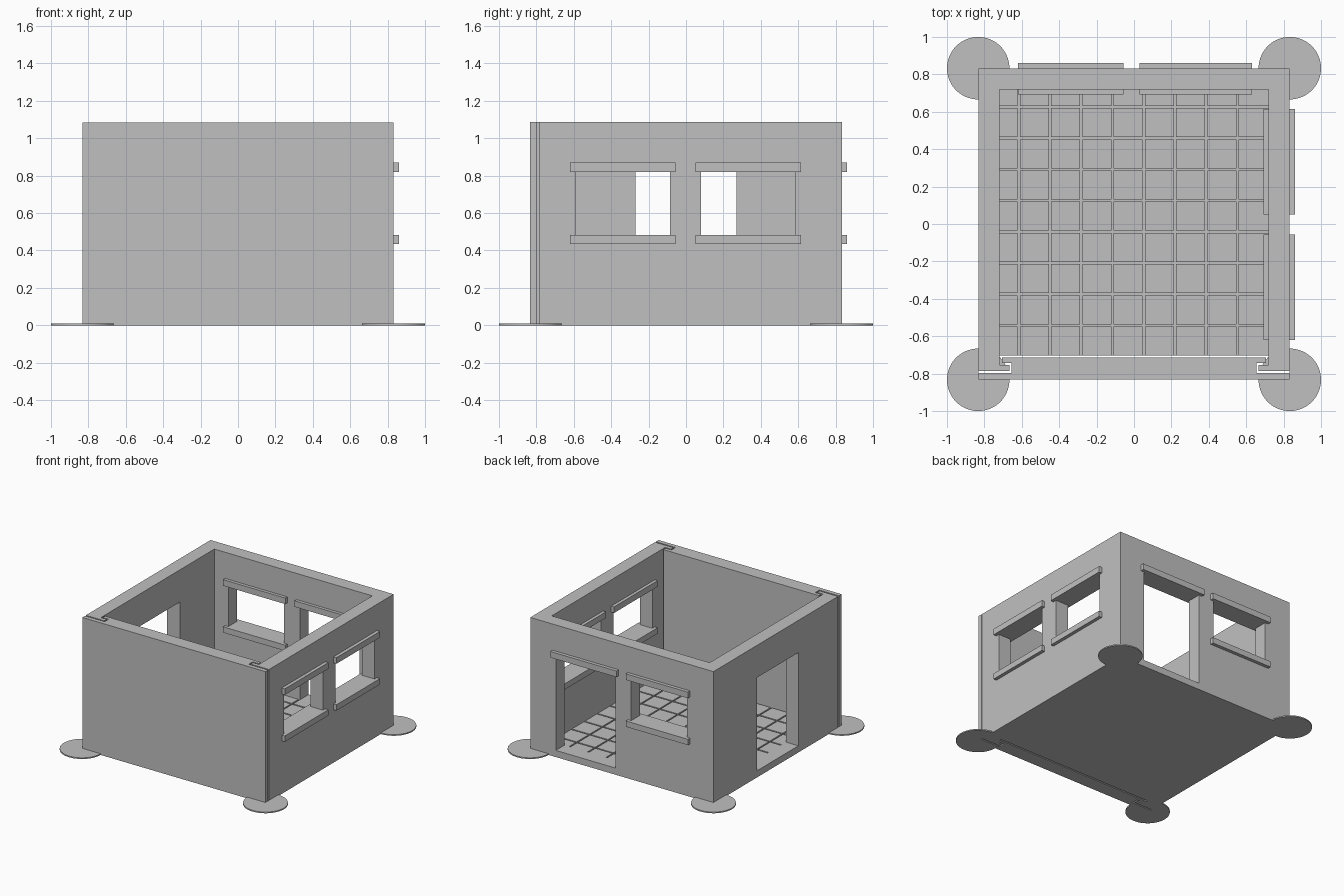
import bpy, bmesh

old = bpy.data.objects.get("Cube")
if old:
    bpy.data.objects.remove(old, do_unlink=True)

GREY = (0.527, 0.527, 0.527, 1)
mat = bpy.data.materials.new("light grey")
mat.use_nodes = True
mat.diffuse_color = GREY
next(n for n in mat.node_tree.nodes if n.type == 'BSDF_PRINCIPLED').inputs["Base Color"].default_value = GREY

OUT, INN, TOP, FLOOR = 0.832, 0.718, 1.085, 0.055
LIP_FRONT, LIP_BACK, LIP_X = -0.786, -0.755, 0.665
GAP = 0.011
LINTEL = (0.82, 0.87)
SILL = (0.435, 0.483)


def finish(name, bm):
    bmesh.ops.recalc_face_normals(bm, faces=bm.faces)
    mesh = bpy.data.meshes.new(name)
    bm.to_mesh(mesh)
    bm.free()
    mesh.materials.append(mat)
    obj = bpy.data.objects.new(name, mesh)
    bpy.context.collection.objects.link(obj)
    return obj


def boxes(name, spans):
    """Each span is (x range, y range, z range)."""
    bm = bmesh.new()
    for span in spans:
        verts = bmesh.ops.create_cube(bm, size=1)["verts"]
        for v in verts:
            for i, (lo, hi) in enumerate(span):
                v.co[i] = lo + (v.co[i] + 0.5) * (hi - lo)
    return finish(name, bm)


def mirrored_prism(name, half, z0, z1):
    """Extrude an outline given for its +x half."""
    outline = half + [(-x, y) for x, y in reversed(half)]
    bm = bmesh.new()
    face = bm.faces.new([bm.verts.new((x, y, z0)) for x, y in outline])
    ext = bmesh.ops.extrude_face_region(bm, geom=[face])["geom"]
    bmesh.ops.translate(bm, vec=(0, 0, z1 - z0),
                        verts=[g for g in ext if isinstance(g, bmesh.types.BMVert)])
    return finish(name, bm)


def cut(obj, cutter):
    mod = obj.modifiers.new("cut", 'BOOLEAN')
    mod.operation, mod.solver, mod.object = 'DIFFERENCE', 'EXACT', cutter
    bpy.context.view_layer.objects.active = obj
    bpy.ops.object.modifier_apply(modifier=mod.name)
    bpy.data.objects.remove(cutter, do_unlink=True)


# Three walls in a U, with hooked ends that hold the front panel
walls = mirrored_prism("walls", [
    (OUT, OUT), (OUT, LIP_FRONT), (LIP_X, LIP_FRONT),
    (LIP_X, LIP_BACK), (INN, LIP_BACK), (INN, INN)], 0, TOP)

# Window and door openings; the ends are hidden inside the lintels and sills
WIN_Z = (0.46, 0.845)
right_windows = [(-0.59, -0.085), (0.08, 0.585)]
across = (0.6, 0.95)
openings = [(across, y, WIN_Z) for y in right_windows]
openings += [((-0.59, -0.085), across, WIN_Z),
             ((0.06, 0.6), across, (FLOOR, WIN_Z[1])),
             ((-0.95, -0.6), (-0.27, 0.27), (FLOOR, LINTEL[0]))]
cut(walls, boxes("opening_cutter", openings))

# Lintels and sills run through the wall and stick out on both sides
beam = (0.692, 0.86)
for i, (lo, hi) in enumerate(right_windows):
    side = "front" if i == 0 else "back"
    for part, z in (("lintel", LINTEL), ("sill", SILL)):
        boxes(f"right_{side}_window_{part}", [(beam, (lo - 0.03, hi + 0.03), z)])
for part, z in (("lintel", LINTEL), ("sill", SILL)):
    boxes(f"back_window_{part}", [((-0.62, -0.055), beam, z)])
boxes("back_door_lintel", [((0.03, 0.63), beam, LINTEL)])

# Floor slab with raised tiles
FRONT_EDGE = -0.704
boxes("floor_slab", [((-INN, INN), (FRONT_EDGE, INN), (0, FLOOR - 0.01))])


def strips(start, end, first):
    edges = [start] + [first + 0.167 * i for i in range(8)] + [end]
    return [(a + (0.006 if i else 0), b - (0.006 if i < 8 else 0))
            for i, (a, b) in enumerate(zip(edges, edges[1:]))]


boxes("floor_tiles", [(x, y, (FLOOR - 0.01, FLOOR))
                      for x in strips(-INN, INN, -0.616)
                      for y in strips(FRONT_EDGE, INN, -0.543)])

# Sliding front panel: outer slab, narrow neck and wide inner head
neck = LIP_X - GAP
head = INN - GAP
mirrored_prism("front_panel", [
    (head, FRONT_EDGE - GAP), (head, LIP_BACK + GAP), (neck, LIP_BACK + GAP),
    (neck, LIP_FRONT - GAP), (OUT, LIP_FRONT - GAP), (OUT, -OUT)], 0, TOP)

# Thin round pads under the corners, slotted where the panel gap passes
for sx, xname in ((-1, "right"), (1, "left")):
    for sy, yname in ((-1, "front"), (1, "back")):
        bm = bmesh.new()
        bmesh.ops.create_cone(bm, cap_ends=True, segments=64, radius1=0.167,
                              radius2=0.167, depth=0.01)
        bmesh.ops.translate(bm, verts=bm.verts, vec=(sx * 0.833, sy * 0.833, 0.005))
        pad = finish(f"{yname}_{xname}_corner_pad", bm)
        if sy < 0:
            xs = tuple(sorted((sx * 0.6, sx * OUT)))
            cut(pad, boxes("slot_cutter", [(xs, (LIP_FRONT - GAP, LIP_FRONT), (-0.1, 0.1))]))
